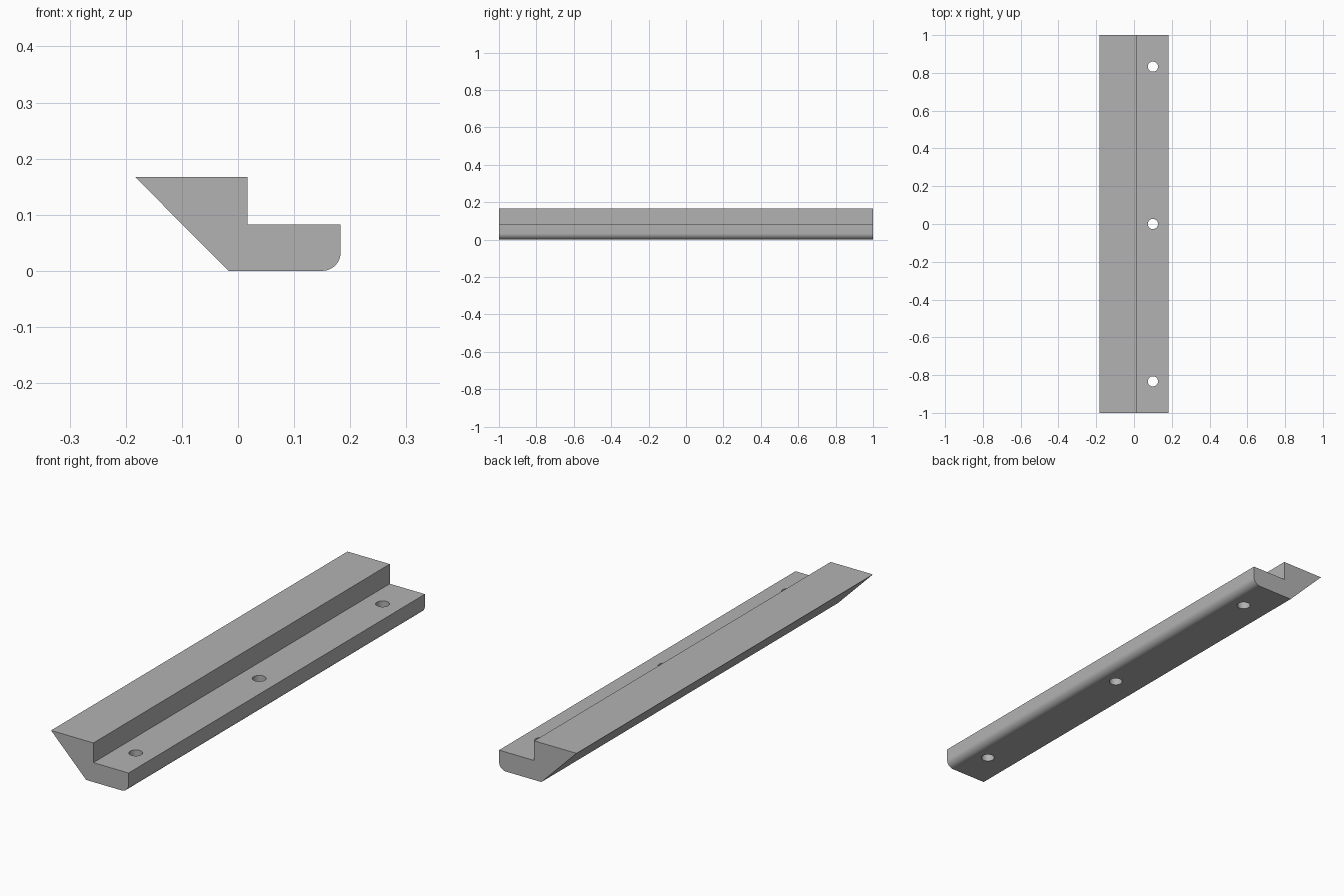
import bpy
import bmesh
from math import cos, sin, pi, radians

default = bpy.data.objects.get("Cube")
if default:
    bpy.data.objects.remove(default, do_unlink=True)

HALF_LENGTH = 1.0
CORNER = 0.033
HOLE_X, HOLE_SPACING, HOLE_RADIUS = 0.1, 0.833, 0.027

grey = bpy.data.materials.new("plain grey")
grey.use_nodes = True
colour = (0.45, 0.45, 0.45, 1)
grey.diffuse_color = colour
grey.node_tree.nodes["Principled BSDF"].inputs["Base Color"].default_value = colour


def add_object(name, bm):
    bmesh.ops.recalc_face_normals(bm, faces=bm.faces)
    mesh = bpy.data.meshes.new(name)
    bm.to_mesh(mesh)
    bm.free()
    mesh.materials.append(grey)
    obj = bpy.data.objects.new(name, mesh)
    bpy.context.collection.objects.link(obj)
    return obj


# Stepped rail: sloped underside on one side, rounded lower edge on the other
profile = [(-0.017, 0), (-0.183, 0.167), (0.017, 0.167), (0.017, 0.083), (0.183, 0.083)]
steps = 12
for i in range(steps + 1):
    a = -pi / 2 * i / steps
    profile.append((0.183 - CORNER + CORNER * cos(a), CORNER + CORNER * sin(a)))

bm = bmesh.new()
end = bm.faces.new([bm.verts.new((x, -HALF_LENGTH, z)) for x, z in profile])
extruded = bmesh.ops.extrude_face_region(bm, geom=[end], use_keep_orig=True)
moved = [v for v in extruded["geom"] if isinstance(v, bmesh.types.BMVert)]
bmesh.ops.translate(bm, verts=moved, vec=(0, 2 * HALF_LENGTH, 0))
rail = add_object("stepped_rail", bm)

# Three screw holes through the thin flange
bm = bmesh.new()
for k in (-1, 0, 1):
    drill = bmesh.ops.create_cone(bm, cap_ends=True, segments=32, depth=0.4,
                                  radius1=HOLE_RADIUS, radius2=HOLE_RADIUS)
    bmesh.ops.translate(bm, verts=drill["verts"], vec=(HOLE_X, k * HOLE_SPACING, 0))
cutter = add_object("hole_cutter", bm)
cutter.hide_render = True

cut = rail.modifiers.new("screw_holes", "BOOLEAN")
cut.operation = "DIFFERENCE"
cut.solver = "EXACT"
cut.object = cutter

for obj in bpy.context.selected_objects:
    obj.select_set(False)
rail.select_set(True)
bpy.context.view_layer.objects.active = rail
bpy.ops.object.modifier_apply(modifier=cut.name)
bpy.data.objects.remove(cutter, do_unlink=True)
bpy.ops.object.shade_smooth_by_angle(angle=radians(30))
